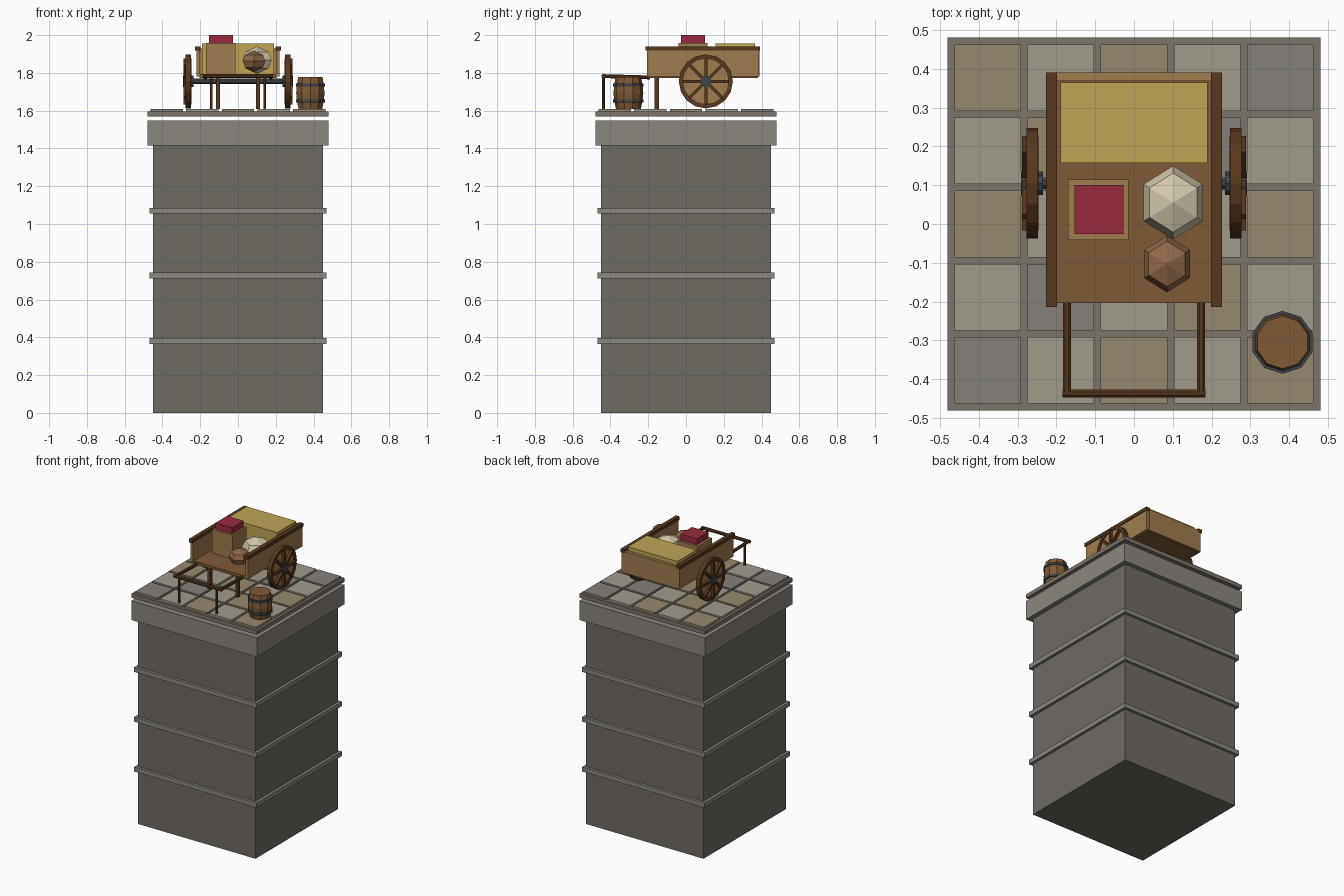
import bpy, bmesh
from math import pi, cos, sin
from mathutils import Vector, Matrix

if "Cube" in bpy.data.objects:
    bpy.data.objects.remove(bpy.data.objects["Cube"])


def material(name, hexcode):
    rgb = [int(hexcode[i:i + 2], 16) / 255 for i in (0, 2, 4)]
    lin = [c / 12.92 if c <= 0.04045 else ((c + 0.055) / 1.055) ** 2.4 for c in rgb]
    m = bpy.data.materials.new(name)
    m.diffuse_color = (*lin, 1)
    m.use_nodes = True
    m.node_tree.nodes["Principled BSDF"].inputs["Base Color"].default_value = m.diffuse_color
    return m


STONE = material("stone", "6F6B64")
TRIM = material("trim_stone", "8B867E")
GROUT = material("grout", "7D756C")
PAVE = [material("tile_" + n, h) for n, h in
        (("light", "A09B8C"), ("warm", "96886F"), ("grey", "85807A"))]
DARK = material("dark_wood", "57381F")
WOOD = material("wood", "7F5A38")
TAN = material("tan_wood", "9F7D50")
HAY = material("hay", "BFA554")
RED = material("red_cloth", "9A2A3E")
IRON = material("iron", "3F454B")
LINEN = material("linen", "D2C8AC")
SACK = material("brown_sack", "916848")


def finish(name, bm, mat):
    bmesh.ops.recalc_face_normals(bm, faces=bm.faces)
    me = bpy.data.meshes.new(name)
    bm.to_mesh(me)
    bm.free()
    ob = bpy.data.objects.new(name, me)
    bpy.context.collection.objects.link(ob)
    me.materials.append(mat)
    return ob


def box(name, x0, x1, y0, y1, z0, z1, mat):
    bm = bmesh.new()
    bmesh.ops.create_cube(bm, size=1)
    for v in bm.verts:
        v.co = Vector(((x0 + x1) / 2 + v.co.x * (x1 - x0),
                       (y0 + y1) / 2 + v.co.y * (y1 - y0),
                       (z0 + z1) / 2 + v.co.z * (z1 - z0)))
    return finish(name, bm, mat)


def rod(name, a, b, r, mat, sides=8):
    a, b = Vector(a), Vector(b)
    d = b - a
    bm = bmesh.new()
    bmesh.ops.create_cone(bm, cap_ends=True, segments=sides, radius1=r, radius2=r, depth=d.length)
    spin = Matrix.Rotation(pi / sides, 4, 'Z')
    m = Matrix.Translation((a + b) / 2) @ d.to_track_quat('Z', 'Y').to_matrix().to_4x4() @ spin
    bmesh.ops.transform(bm, matrix=m, verts=bm.verts)
    return finish(name, bm, mat)


def lathe(name, profile, sides, centre, mat, closed=False, matrix=None, sx=1):
    """Spin (radius, height) points round z; cap the ends unless the profile is a loop."""
    bm = bmesh.new()
    rings = [[bm.verts.new((sx * r * cos(pi / 2 + 2 * pi * i / sides),
                            r * sin(pi / 2 + 2 * pi * i / sides), z)) for i in range(sides)]
             for r, z in profile]
    pairs = list(zip(rings, rings[1:])) + ([(rings[-1], rings[0])] if closed else [])
    for a, b in pairs:
        for i in range(sides):
            j = (i + 1) % sides
            bm.faces.new((a[i], a[j], b[j], b[i]))
    if not closed:
        bm.faces.new(rings[0])
        bm.faces.new(rings[-1])
    bmesh.ops.remove_doubles(bm, verts=bm.verts, dist=1e-5)
    m = Matrix.Translation(centre) @ (matrix or Matrix())
    bmesh.ops.transform(bm, matrix=m, verts=bm.verts)
    return finish(name, bm, mat)


def slab(name, h, z0, z1, mat):
    return box(name, -h, h, -h, h, z0, z1, mat)


# Tower
slab("tower_body", 0.449, 0, 1.415, STONE)
for k, z in enumerate((0.366, 0.711, 1.055)):
    slab(f"tower_band_{k}", 0.468, z, z + 0.031, TRIM)
slab("tower_cap", 0.48, 1.415, 1.548, TRIM)

# Paved platform
slab("platform_slab", 0.48, 1.569, 1.596, GROUT)
for i in range(5):
    for j in range(5):
        x, y = (i - 2) * 0.1885, (j - 2) * 0.1885
        kind = 0 if (i + j) % 2 else (2 if i == j and i != 2 else 1)
        box(f"tile_{i}_{j}", x - 0.086, x + 0.086, y - 0.086, y + 0.086, 1.594, 1.61, PAVE[kind])

# Cart bed
box("cart_floor", -0.205, 0.205, -0.203, 0.38, 1.773, 1.793, WOOD)
box("tailboard", -0.2, 0.2, 0.368, 0.39, 1.78, 1.93, TAN)
for s, side in ((-1, "left"), (1, "right")):
    xs = sorted((s * 0.2, s * 0.221))
    box(f"{side}_side_board", *xs, -0.206, 0.387, 1.78, 1.92, TAN)
    xs = sorted((s * 0.199, s * 0.227))
    box(f"{side}_rail", *xs, -0.214, 0.391, 1.918, 1.941, DARK)
    # Legs and handle
    box(f"{side}_leg", s * 0.106 - 0.01, s * 0.106 + 0.01, -0.166, -0.144, 1.61, 1.775, DARK)
    rod(f"{side}_handle_prop", (s * 0.142, -0.437, 1.61), (s * 0.142, -0.437, 1.782), 0.008, DARK)
    rod(f"{side}_shaft", (s * 0.173, -0.19, 1.776), (s * 0.173, -0.44, 1.783), 0.011, DARK)

    # Wheel, turned so its outer face points sideways
    hub = (0, 0.105, 1.755)
    turn = Matrix.Rotation(s * pi / 2, 4, 'Y')
    lathe(f"{side}_wheel_rim", [(0.143, 0.248), (0.143, 0.277), (0.12, 0.277), (0.12, 0.248)],
          16, hub, DARK, closed=True, matrix=turn)
    lathe(f"{side}_wheel_disc", [(0.121, 0.254), (0.121, 0.27)], 16, hub, TAN, matrix=turn)
    lathe(f"{side}_hub", [(0.03, 0.235), (0.03, 0.291)], 8, hub, IRON, matrix=turn)
    for k in range(4):
        sp = box(f"{side}_spoke_{k}", s * 0.267 - 0.021, s * 0.267 + 0.021,
                 -0.122, 0.122, -0.008, 0.008, DARK)
        sp.matrix_world = Matrix.Translation(hub) @ Matrix.Rotation(k * pi / 4, 4, 'X')
rod("handle_bar", (-0.184, -0.437, 1.783), (0.184, -0.437, 1.783), 0.011, DARK)
rod("axle", (-0.25, 0.105, 1.755), (0.25, 0.105, 1.755), 0.016, IRON)

# Load on the cart
box("hay_bale", -0.19, 0.19, 0.157, 0.365, 1.793, 1.955, HAY)
box("crate", -0.17, -0.014, -0.041, 0.115, 1.793, 1.957, TAN)
box("folded_cloth", -0.153, -0.027, -0.026, 0.1, 1.955, 2.0, RED)


def sack(name, r, h, centre, mat):
    prof = [(0, -h), (0.8 * r, -0.6 * h), (r, 0), (0.8 * r, 0.6 * h), (0, h)]
    bm_prof = [(max(a, 1e-7), z) for a, z in prof]
    ob = lathe(name, bm_prof[1:-1], 6, centre, mat, sx=0.93)
    # Raise the flat ends into shallow points
    bm = bmesh.new()
    bm.from_mesh(ob.data)
    for f in [f for f in bm.faces if len(f.verts) == 6]:
        top = f.calc_center_median().z > centre[2]
        v = bmesh.ops.poke(bm, faces=[f])["verts"][0]
        v.co.z = centre[2] + (h if top else -h)
    bm.to_mesh(ob.data)
    bm.free()


sack("linen_sack", 0.095, 0.073, (0.101, 0.055, 1.868), LINEN)
sack("brown_sack", 0.073, 0.056, (0.085, -0.103, 1.862), SACK)

# Barrel with two iron hoops
spot = (0.383, -0.305, 1.61)
lathe("barrel", [(0.066, 0), (0.075, 0.045), (0.079, 0.083), (0.075, 0.125), (0.068, 0.167)],
      10, spot, WOOD)
for k, z in enumerate((0.033, 0.118)):
    lathe(f"barrel_hoop_{k}", [(0.081, z), (0.081, z + 0.017), (0.07, z + 0.017), (0.07, z)],
          10, spot, IRON, closed=True)
